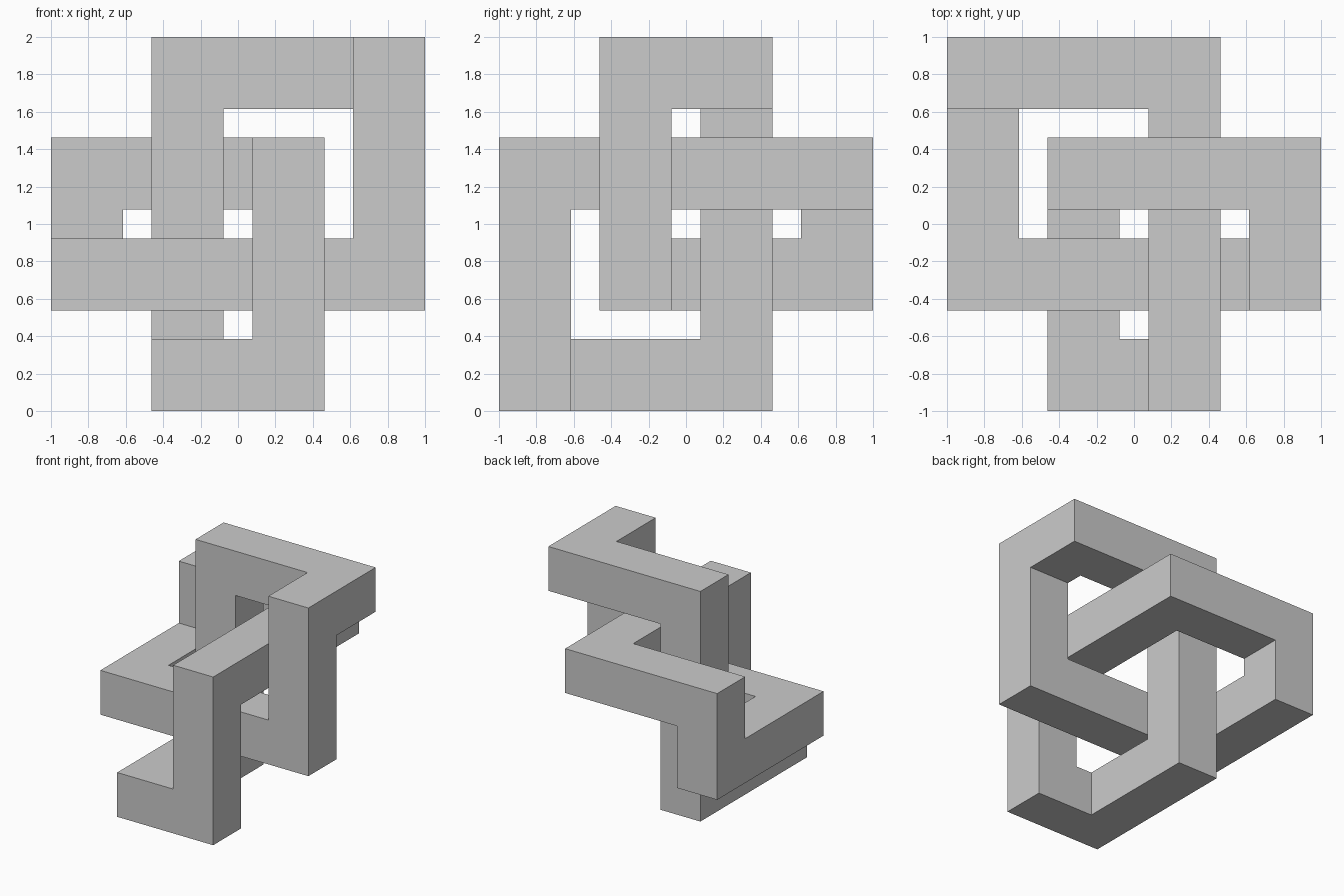
import bpy
import bmesh
import math
from mathutils import Vector

cube = bpy.data.objects.get("Cube")
if cube:
    bpy.data.objects.remove(cube, do_unlink=True)

HALF = 0.1925               # half the bar thickness
STEP = (1 - HALF) / 1.5     # spacing of the four grid levels

# One third of the knot's centre line, on grid levels 0 to 3
third = [(1, 2, 3), (3, 2, 3), (3, 1, 3), (3, 1, 1)]
points = [(Vector(p) - Vector((1.5, 1.5, 1.5))) * STEP for p in third]


def turn(p):
    """Third of a turn about the cube diagonal."""
    return Vector((-p.z, p.x, -p.y))


path = list(points)
for _ in range(2):
    points = [turn(p) for p in points]
    path += points
count = len(path)

# Mitred square ring at every corner
bm = bmesh.new()
rings = []
for i, p in enumerate(path):
    d_in = (p - path[i - 1]).normalized()
    d_out = (path[(i + 1) % count] - p).normalized()
    side, mitre = d_in.cross(d_out), d_in - d_out
    rings.append([bm.verts.new(p + HALF * (a * side + b * mitre))
                  for a in (-1, 1) for b in (-1, 1)])


def sorted_ring(ring, centre, axis):
    """Ring vertices in order of angle around the bar axis."""
    u = Vector((axis.y, axis.z, axis.x))
    v = axis.cross(u)
    return sorted(ring, key=lambda w: math.atan2((w.co - centre).dot(v),
                                                 (w.co - centre).dot(u)))


# Straight bars between neighbouring rings
for i in range(count):
    j = (i + 1) % count
    axis = (path[j] - path[i]).normalized()
    start = sorted_ring(rings[i], path[i], axis)
    end = sorted_ring(rings[j], path[j], axis)
    for k in range(4):
        n = (k + 1) % 4
        bm.faces.new((start[k], start[n], end[n], end[k]))

bmesh.ops.recalc_face_normals(bm, faces=bm.faces)
# Stand the knot on the ground
bmesh.ops.translate(bm, verts=bm.verts, vec=(0, 0, 1))

mesh = bpy.data.meshes.new("square_bar_knot")
bm.to_mesh(mesh)
bm.free()

grey = bpy.data.materials.new("light_grey")
grey.use_nodes = True
colour = (0.6, 0.6, 0.6, 1)
grey.diffuse_color = colour
grey.node_tree.nodes["Principled BSDF"].inputs["Base Color"].default_value = colour
mesh.materials.append(grey)

knot = bpy.data.objects.new("square_bar_knot", mesh)
bpy.context.collection.objects.link(knot)
